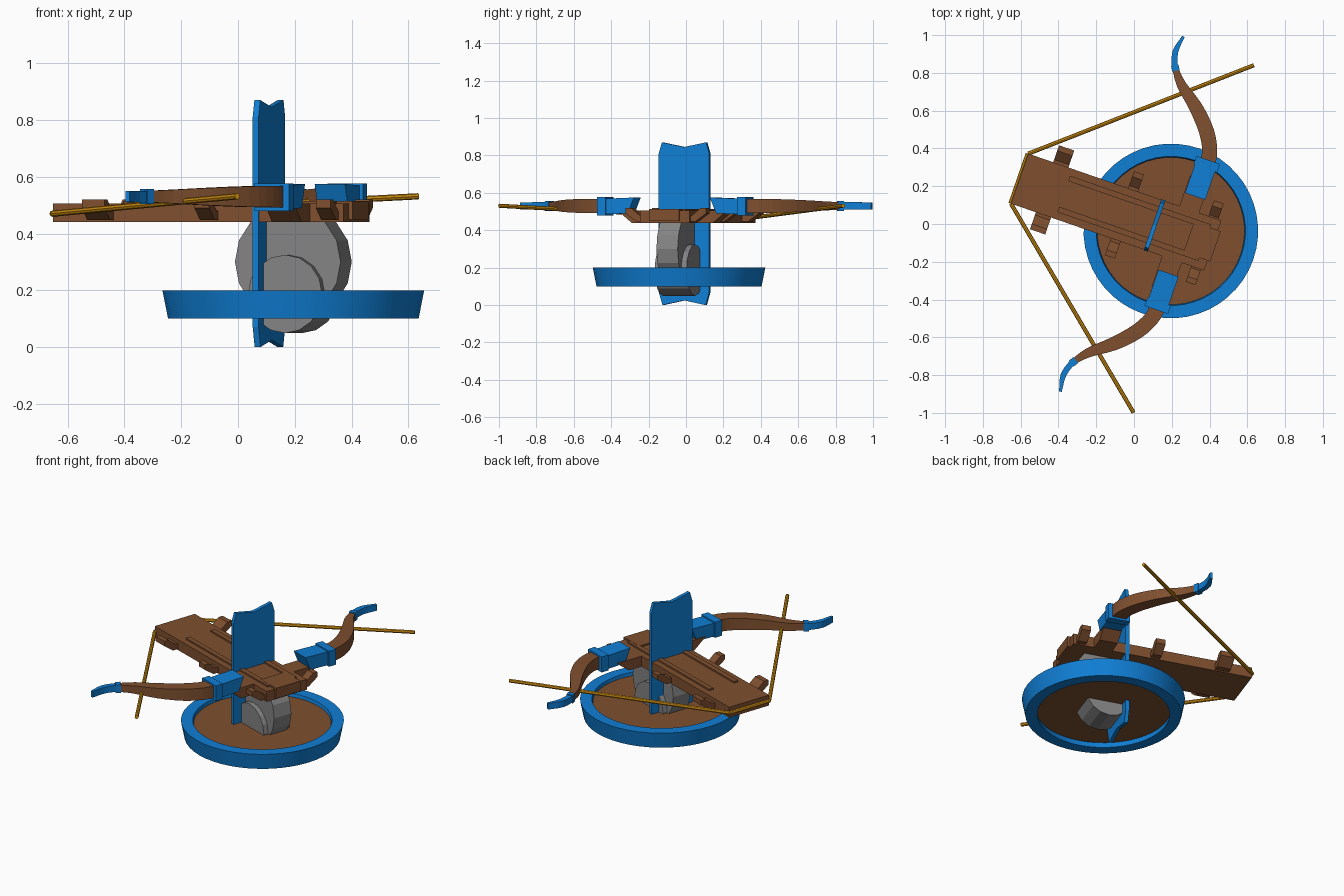
import bpy, bmesh, math
from mathutils import Matrix, Vector

if "Cube" in bpy.data.objects:
    bpy.data.objects.remove(bpy.data.objects["Cube"])

# Everything is built in a turned frame: x along the stock, y along the bow
FRAME = Matrix.Translation((0.195, -0.037, 0)) @ Matrix.Rotation(math.radians(-19.1), 4, 'Z')


def material(name, rgb):
    m = bpy.data.materials.new(name)
    m.use_nodes = True
    m.diffuse_color = (*rgb, 1)
    m.node_tree.nodes["Principled BSDF"].inputs["Base Color"].default_value = (*rgb, 1)
    return m


BLUE = material("bright blue", (0.005, 0.21, 0.66))
WOOD = material("brown wood", (0.21, 0.078, 0.028))
STONE = material("grey stone", (0.23, 0.23, 0.23))
GOLD = material("golden string", (0.64, 0.28, 0.006))


def finish(name, bm, mat, smooth=False):
    bmesh.ops.recalc_face_normals(bm, faces=bm.faces)
    me = bpy.data.meshes.new(name)
    bm.to_mesh(me)
    bm.free()
    ob = bpy.data.objects.new(name, me)
    bpy.context.collection.objects.link(ob)
    me.materials.append(mat)
    ob.matrix_world = FRAME
    if smooth:
        bpy.ops.object.select_all(action='DESELECT')
        ob.select_set(True)
        bpy.context.view_layer.objects.active = ob
        bpy.ops.object.shade_smooth_by_angle()
    return ob


def loft(name, rings, mat, smooth=False, closed=False):
    """Skin a row of point rings; cap the ends unless the row is closed."""
    bm = bmesh.new()
    rows = [[bm.verts.new(p) for p in r] for r in rings]
    n = len(rows[0])
    pairs = list(zip(rows, rows[1:])) + ([(rows[-1], rows[0])] if closed else [])
    for a, b in pairs:
        for i in range(n):
            j = (i + 1) % n
            bm.faces.new((a[i], a[j], b[j], b[i]))
    if not closed:
        bm.faces.new(rows[0])
        bm.faces.new(rows[-1])
    return finish(name, bm, mat, smooth)


def box(name, x0, x1, y0, y1, z0, z1, mat):
    y0, y1 = sorted((y0, y1))
    ring = [(x0, y0), (x1, y0), (x1, y1), (x0, y1)]
    return loft(name, [[(x, y, z) for x, y in ring] for z in (z0, z1)], mat)


def prism(name, outline, x0, x1, mat):
    """Extrude a (y, z) outline along x."""
    return loft(name, [[(x, y, z) for y, z in outline] for x in (x0, x1)], mat)


def cylinder(name, radius, depth, sides, z, mat):
    """Cylinder lying along y."""
    bm = bmesh.new()
    m = Matrix.Translation((0, 0, z)) @ Matrix.Rotation(math.pi / 2, 4, 'X')
    bmesh.ops.create_cone(bm, cap_ends=True, segments=sides, radius1=radius,
                          radius2=radius, depth=depth, matrix=m)
    return finish(name, bm, mat)


def rod(name, a, b, radius, mat):
    a, b = Vector(a), Vector(b)
    d = b - a
    m = Matrix.Translation((a + b) / 2) @ d.to_track_quat('Z', 'Y').to_matrix().to_4x4()
    bm = bmesh.new()
    bmesh.ops.create_cone(bm, cap_ends=True, segments=8, radius1=radius,
                          radius2=radius, depth=d.length, matrix=m)
    return finish(name, bm, mat)


def limb(name, stations, side, mat, steps=3):
    """Rectangular bar through (x, y, width, height) stations, smoothed between them."""
    st = [Vector(s) for s in stations]
    st = [2 * st[0] - st[1]] + st + [2 * st[-1] - st[-2]]
    path = []
    for p0, p1, p2, p3 in zip(st, st[1:], st[2:], st[3:]):
        for k in range(steps):
            t = k / steps
            path.append(0.5 * (2 * p1 + (p2 - p0) * t + (2 * p0 - 5 * p1 + 4 * p2 - p3) * t * t
                               + (3 * p1 - p0 - 3 * p2 + p3) * t ** 3))
    path.append(st[-2])
    rings = []
    for i, p in enumerate(path):
        d = path[min(i + 1, len(path) - 1)] - path[max(i - 1, 0)]
        n = Vector((-d[1], d[0])).normalized() * p[2] / 2
        h = p[3] / 2
        rings.append([(p[0] + s * n.x, side * (p[1] + s * n.y), 0.53 + z)
                      for s, z in ((-1, -h), (1, -h), (1, h), (-1, h))])
    return loft(name, rings, mat)


# Round base: rim and floor
def circle(r, z, n=48):
    return [(r * math.cos(math.tau * i / n), r * math.sin(math.tau * i / n), z) for i in range(n)]


loft("base_rim", [circle(0.442, 0.10), circle(0.462, 0.20), circle(0.395, 0.20),
                  circle(0.388, 0.16), circle(0.375, 0.10)], BLUE, True, True)
loft("base_floor", [circle(0.386, 0.135), circle(0.390, 0.18)], WOOD, True)

# Stone wheels under the stock
cylinder("stone_wheel", 0.197, 0.12, 16, 0.30, STONE)
cylinder("stone_hub", 0.138, 0.18, 16, 0.187, STONE)

# Upright notched plate
half = [(0.125, 0.87), (0.143, 0.81), (0.143, 0.07), (0.122, 0.0)]
outline = [(0, 0.845)] + half + [(0, 0.025)] + [(-y, z) for y, z in reversed(half)]
prism("upright_plate", outline, -0.102, -0.08, BLUE)

# Stock with raised rails
box("stock", -0.847, 0.235, -0.14, 0.14, 0.44, 0.505, WOOD)
box("stock_nose", 0.1, 0.25, -0.085, 0.085, 0.45, 0.515, WOOD)
for side, label in ((1, "left"), (-1, "right")):
    box(label + "_rail", -0.6, 0.19, side * 0.072, side * 0.102, 0.50, 0.514, WOOD)


# Crossbars with upturned ends
def crossbar(name, x, width, reach):
    h = [(reach, 0.52), (reach, 0.49), (reach - 0.06, 0.447)]
    top = [(reach - 0.08, 0.48), (reach - 0.03, 0.52)]
    pts = top + h
    prism(name, pts + [(-y, z) for y, z in reversed(pts)], x - width / 2, x + width / 2, WOOD)


crossbar("rear_crossbar", -0.665, 0.085, 0.235)
crossbar("middle_crossbar", -0.26, 0.055, 0.235)
crossbar("front_crossbar", 0.19, 0.055, 0.228)
prism("bow_support", [(-0.31, 0.505), (-0.23, 0.44), (0.23, 0.44), (0.31, 0.505)],
      0.0, 0.11, WOOD)

# Bow: holders, curved arms, tips and string
ARM = [(0.066, 0.40, 0.085, 0.075), (0.055, 0.47, 0.08, 0.075), (0.006, 0.56, 0.08, 0.072),
       (-0.087, 0.66, 0.072, 0.062), (-0.2, 0.75, 0.05, 0.048), (-0.263, 0.825, 0.03, 0.04)]
TIP = [(-0.263, 0.82, 0.03, 0.04), (-0.288, 0.905, 0.03, 0.04), (-0.274, 0.995, 0.014, 0.038)]
for side, label in ((1, "left"), (-1, "right")):
    prism(label + "_bow_holder", [(side * y, z) for y, z in
          ((0.215, 0.575), (0.25, 0.49), (0.40, 0.485), (0.40, 0.568))], 0.005, 0.118, BLUE)
    box(label + "_holder_collar", -0.002, 0.13, side * 0.372, side * 0.42, 0.48, 0.577, BLUE)
    limb(label + "_bow_arm", ARM, side, WOOD)
    limb(label + "_bow_tip", TIP, side, BLUE)
    limb(label + "_tip_collar", [(-0.252, 0.81, 0.04, 0.052), (-0.268, 0.836, 0.04, 0.052)],
         side, BLUE, 1)
    rod(label + "_string", (-0.847, side * 0.14, 0.47), (0.128, side * 0.973, 0.531), 0.011, GOLD)
rod("rear_string", (-0.85, -0.14, 0.47), (-0.85, 0.14, 0.47), 0.011, GOLD)
